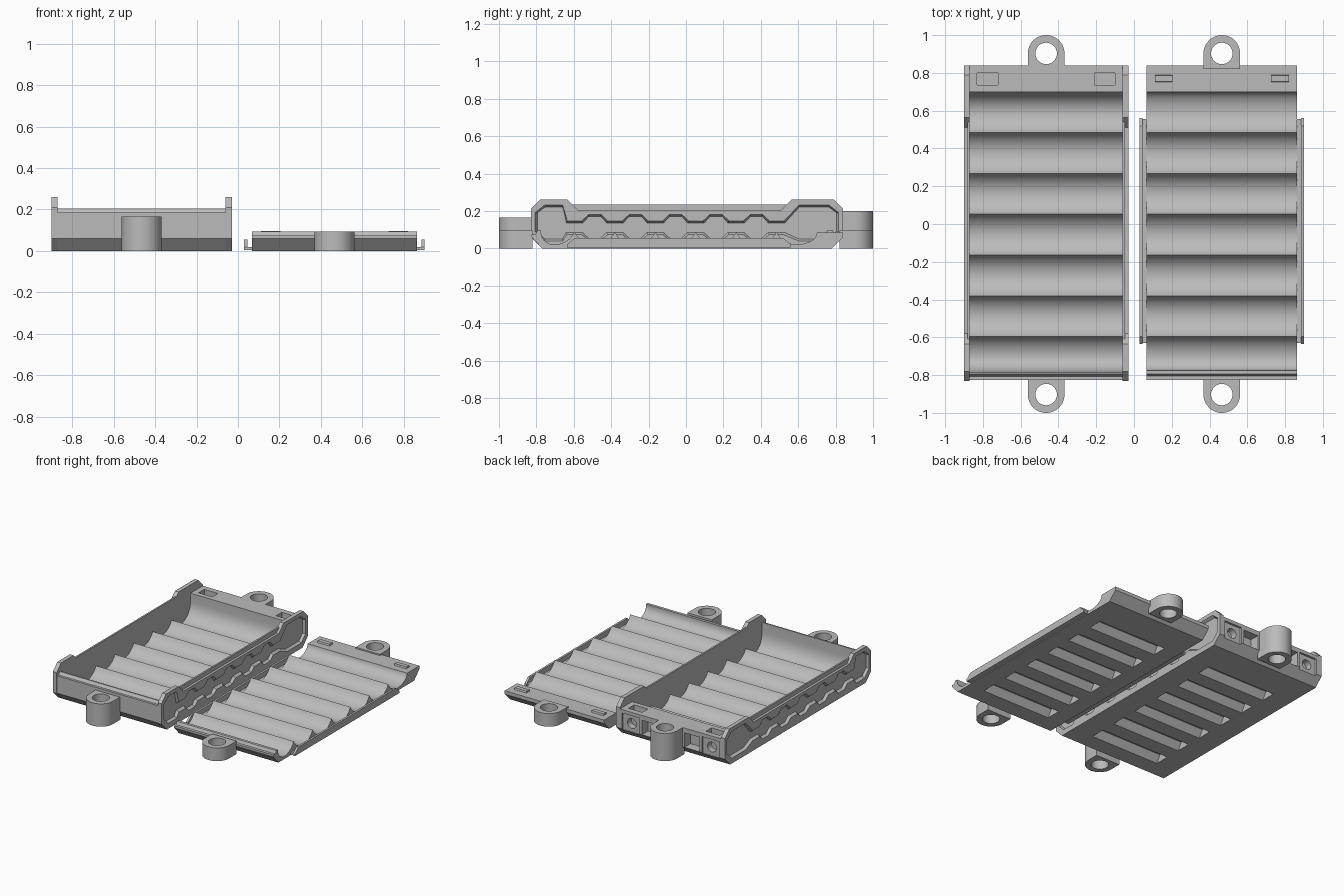
import bpy, bmesh, math

if "Cube" in bpy.data.objects:
    bpy.data.objects.remove(bpy.data.objects["Cube"], do_unlink=True)

grey = bpy.data.materials.new("plain grey")
grey.use_nodes = True
COLOUR = (0.5, 0.5, 0.5, 1)
grey.diffuse_color = COLOUR
grey.node_tree.nodes["Principled BSDF"].inputs["Base Color"].default_value = COLOUR

MID = 0.465            # centre of each half in x
PITCH = 0.216          # spacing of the cells
TOP_Y = 0.70           # back end of the cell row
CELLS = 7
ridges = [TOP_Y - PITCH * i for i in range(1, CELLS)]


def loft(name, ring_a, ring_b):
    """Closed solid between two matching rings of 3D points."""
    bm = bmesh.new()
    a = [bm.verts.new(p) for p in ring_a]
    b = [bm.verts.new(p) for p in ring_b]
    bm.faces.new(a)
    bm.faces.new(b[::-1])
    n = len(a)
    for i in range(n):
        j = (i + 1) % n
        bm.faces.new((a[j], a[i], b[i], b[j]))
    bmesh.ops.recalc_face_normals(bm, faces=bm.faces)
    mesh = bpy.data.meshes.new(name)
    bm.to_mesh(mesh)
    bm.free()
    mesh.materials.append(grey)
    ob = bpy.data.objects.new(name, mesh)
    bpy.context.collection.objects.link(ob)
    return ob


def prism_x(name, pts, x0, x1, pts_end=None):
    return loft(name, [(x0, y, z) for y, z in pts], [(x1, y, z) for y, z in pts_end or pts])


def prism_z(name, pts, z0, z1):
    return loft(name, [(x, y, z0) for x, y in pts], [(x, y, z1) for x, y in pts])


def box(name, x0, x1, y0, y1, z0, z1):
    return prism_z(name, [(x0, y0), (x1, y0), (x1, y1), (x0, y1)], z0, z1)


def circle(cx, cy, r, n=32):
    return [(cx + r * math.cos(math.tau * i / n), cy + r * math.sin(math.tau * i / n))
            for i in range(n)]


def carve(ob, cutters):
    bpy.context.view_layer.objects.active = ob
    for c in cutters:
        mod = ob.modifiers.new("cut", 'BOOLEAN')
        mod.operation = 'DIFFERENCE'
        mod.solver = 'EXACT'
        mod.object = c
        bpy.ops.object.modifier_apply(modifier=mod.name)
        bpy.data.objects.remove(c, do_unlink=True)


def scallops(end_y, rim_z):
    """Row of round cell beds, from back to front, with upright outer ends."""
    pts = [(TOP_Y, rim_z)]
    for i in range(CELLS):
        cy, r, steps = TOP_Y - PITCH * (i + 0.5), 0.12, 14
        half = math.asin(PITCH / 2 / r)
        for k in range(steps + 1):
            t = half * (1 - 2 * k / steps)
            y, z = cy + r * math.sin(t), 0.14 - r * math.cos(t)
            if (i == 0 and t > 0) or (i == CELLS - 1 and t < 0):
                # outer half of an end bed rises to vertical
                q = t / half * math.pi / 2
                w = PITCH / 2 if i == 0 else cy - end_y
                depth = min(0.12, rim_z - 0.02)
                y, z = cy + w * math.sin(q), 0.02 + depth * (1 - math.cos(q))
            if math.dist(pts[-1], (y, z)) > 0.002:
                pts.append((y, z))
    return pts


def underside_grooves(cx):
    return [prism_x("groove_cutter",
                    [(y - 0.06, -0.01), (y + 0.06, -0.01), (y + 0.02, 0.05), (y - 0.02, 0.05)],
                    cx - 0.275, cx + 0.275) for y in ridges]


def lug(name, cx, side, height):
    """Screw ear with a round end and a bore."""
    r, cy, n = 0.097, 0.903, 24
    pts = [(cx + r, side * 0.82)]
    pts += [(cx + r * math.cos(math.pi * i / n), side * (cy + r * math.sin(math.pi * i / n)))
            for i in range(n + 1)]
    pts += [(cx - r, side * 0.82)]
    ob = prism_z(name, pts, 0, height)
    carve(ob, [prism_z("bore_cutter", circle(cx, side * cy, 0.057), -0.1, 0.4)])


# Tray body: beds, front wall and rear block in one profile
cx = -MID
profile = [(-0.77, 0), (0.78, 0), (0.84, 0.06), (0.84, 0.2)]
profile += scallops(-0.785, 0.2)
profile += [(-0.785, 0.205), (-0.795, 0.205), (-0.808, 0.185), (-0.825, 0.185), (-0.825, 0.06)]
tray = prism_x("tray_body", profile, cx - 0.41, cx + 0.41)
cuts = underside_grooves(cx)
for s in (-1, 1):
    def span(a, b):
        return sorted((cx + s * a, cx + s * b))
    cuts.append(box("latch_hole_cutter", *span(0.255, 0.365), 0.735, 0.80, 0.15, 0.3))
    cuts.append(box("panel_cutter", *span(0.25, 0.39), 0.825, 0.9, 0.05, 0.175))
    cuts.append(box("pocket_cutter", *span(0.11, 0.23), 0.77, 0.9, 0.06, 0.165))
    hole = [(cx + s * 0.32 + x, z) for x, z in circle(0, 0.112, 0.036, 20)]
    cuts.append(loft("screw_hole_cutter", [(x, 0.78, z) for x, z in hole],
                     [(x, 0.9, z) for x, z in hole]))
carve(tray, cuts)

# Tray side walls: thin inner slab plus a framed outer rim with a wavy recess
foot = [(-0.83, 0.06), (-0.77, 0), (0.78, 0), (0.84, 0.06)]


def wall_outline(mid_z):
    d = 0.26 - mid_z
    return foot + [(0.84, 0.21), (0.79, 0.26), (0.565, 0.26), (0.565 - d, mid_z),
                   (-0.635 + d, mid_z), (-0.635, 0.26), (-0.78, 0.26), (-0.83, 0.21)]


def recess(grow):
    """Wavy opening that follows the cells; grow widens it for a bevel."""
    lo, hi, e = -grow, grow, grow
    top = [(0.80 + e, 0.19), (0.765, 0.215 + hi), (0.605, 0.215 + hi)]
    low = [(0.80 + e, 0.09), (0.765, 0.055 + lo), (0.605, 0.055 + lo)]
    for y in ridges:
        for dy in (0.045, -0.045):
            top.append((y + dy * (1 - grow * 8), 0.13 + hi))
            low.append((y + dy * (1 - grow * 8), 0.09 + lo))
        if y != ridges[-1]:
            for dy in (0.075, 0.14):
                top.append((y - dy, 0.165 + hi))
                low.append((y - dy, 0.06 + lo))
    top += [(-0.66, 0.215 + hi), (-0.755, 0.215 + hi), (-0.79 - e, 0.19)]
    low += [(-0.66, 0.055 + lo), (-0.755, 0.055 + lo), (-0.79 - e, 0.09)]
    return top + low[::-1]


for s, side in ((1, "left"), (-1, "right")):
    prism_x(f"tray_{side}_wall", wall_outline(0.235), cx + s * 0.405, cx + s * 0.417)
    rim = prism_x(f"tray_{side}_rim", wall_outline(0.205), cx + s * 0.416, cx + s * 0.435)
    carve(rim, [prism_x("recess_cutter", recess(0), cx + s * 0.41, cx + s * 0.44, recess(0.02))])

lug("tray_front_lug", cx, -1, 0.165)
lug("tray_back_lug", cx, 1, 0.2)

# Lid: matching beds on a thinner plate
cx = MID
profile = [(-0.77, 0), (0.78, 0), (0.84, 0.06), (0.84, 0.085)]
profile += scallops(-0.775, 0.085)
profile += [(-0.775, 0.095), (-0.795, 0.095), (-0.805, 0.075), (-0.825, 0.075), (-0.825, 0.06)]
lid = prism_x("lid_body", profile, cx - 0.398, cx + 0.398)
carve(lid, underside_grooves(cx))

# Lid side flaps and latch bumps
for s, side in ((1, "left"), (-1, "right")):
    flap = [(-0.635, 0.005), (0.56, 0.005), (0.56, 0.02), (0.52, 0.055),
            (-0.595, 0.055), (-0.635, 0.02)]
    prism_x(f"lid_{side}_flap", flap, cx + s * 0.42, cx + s * 0.435)
    x0, x1 = sorted((cx + s * 0.39, cx + s * 0.425))
    box(f"lid_{side}_flap_web", x0, x1, -0.63, 0.555, 0.005, 0.02)
    x0, x1 = sorted((cx + s * 0.26, cx + s * 0.355))
    prism_x(f"lid_{side}_latch", [(0.75, 0.08), (0.79, 0.08), (0.785, 0.097), (0.755, 0.097)], x0, x1)

lug("lid_front_lug", cx, -1, 0.095)
lug("lid_back_lug", cx, 1, 0.095)

# Smooth the round surfaces, keep the edges crisp
for ob in bpy.context.scene.objects:
    ob.select_set(ob.type == 'MESH')
bpy.context.view_layer.objects.active = tray
bpy.ops.object.shade_smooth_by_angle(angle=math.radians(25))
